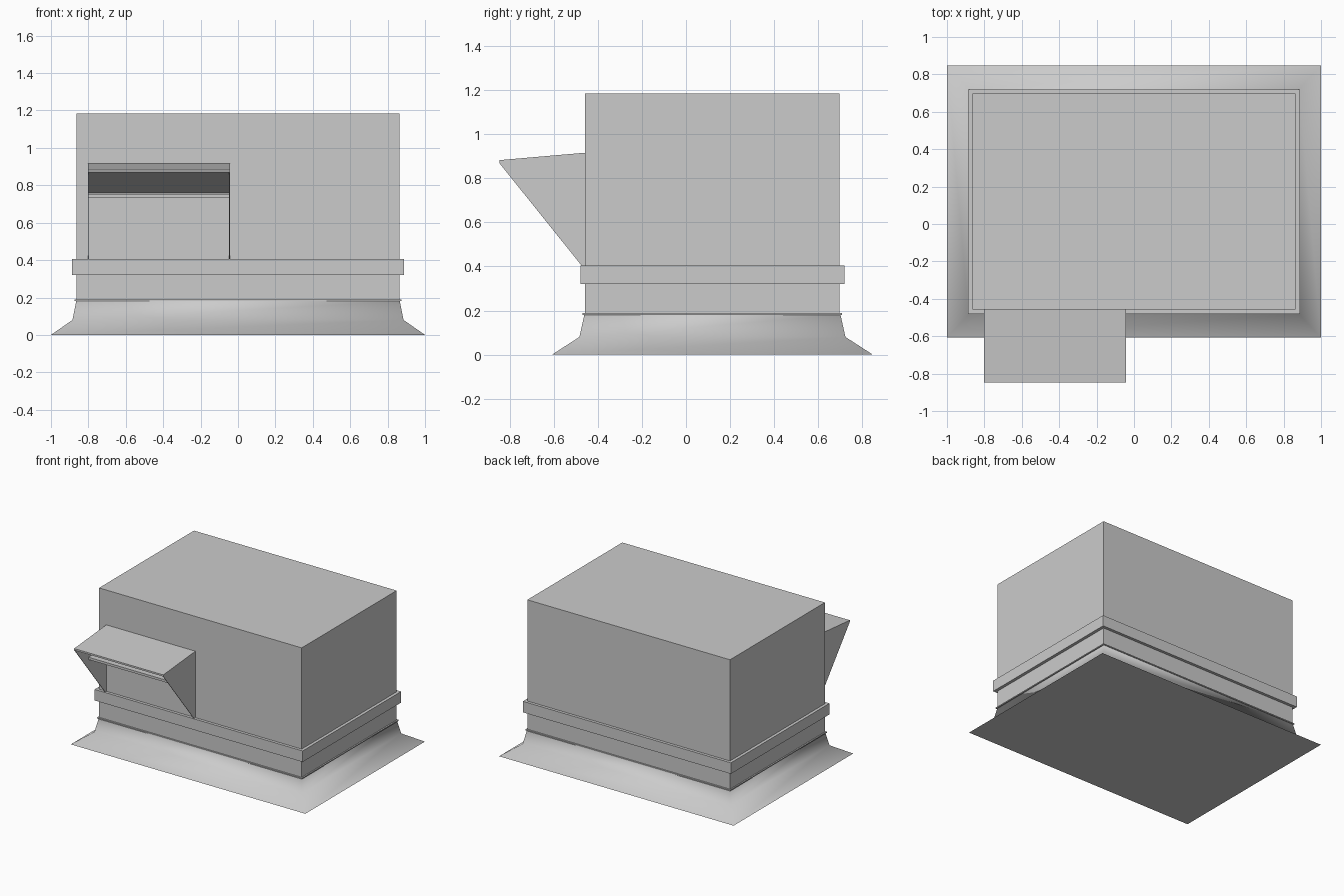
import bpy
import bmesh

if "Cube" in bpy.data.objects:
    bpy.data.objects.remove(bpy.data.objects["Cube"], do_unlink=True)

MID_Y = 0.12  # depth centre of the cabinet and curb

metal = bpy.data.materials.new("galvanised grey")
metal.use_nodes = True
grey = (0.6, 0.6, 0.6, 1)
metal.diffuse_color = grey
metal.node_tree.nodes["Principled BSDF"].inputs["Base Color"].default_value = grey


def finish(name, bm):
    bmesh.ops.recalc_face_normals(bm, faces=bm.faces)
    mesh = bpy.data.meshes.new(name)
    bm.to_mesh(mesh)
    bm.free()
    mesh.materials.append(metal)
    obj = bpy.data.objects.new(name, mesh)
    bpy.context.collection.objects.link(obj)
    return obj


def stack(name, rings, smooth=False):
    """Rectangular rings (half width, half depth, height) joined upward and capped."""
    bm = bmesh.new()
    loops = [[bm.verts.new((sx * w, MID_Y + sy * d, z))
              for sx, sy in ((-1, -1), (1, -1), (1, 1), (-1, 1))]
             for w, d, z in rings]
    for low, high in zip(loops, loops[1:]):
        for i in range(4):
            j = (i + 1) % 4
            face = bm.faces.new((low[i], low[j], high[j], high[i]))
            face.smooth = smooth
    for cap in (bm.faces.new(loops[0][::-1]), bm.faces.new(loops[-1])):
        for edge in cap.edges:
            edge.smooth = False
    return finish(name, bm)


def prism(name, profile, x0, x1):
    """Side profile of (y, z) points extruded along x."""
    bm = bmesh.new()
    face = bm.faces.new([bm.verts.new((x0, y, z)) for y, z in profile])
    new = bmesh.ops.extrude_face_region(bm, geom=[face])["geom"]
    verts = [v for v in new if isinstance(v, bmesh.types.BMVert)]
    bmesh.ops.translate(bm, vec=(x1 - x0, 0, 0), verts=verts)
    return finish(name, bm)


# Flared roof curb and its thin top ledge
stack("curb_skirt", [(1, 0.728, 0), (0.885, 0.604, 0.08), (0.865, 0.582, 0.18)], True)
stack("curb_ledge", [(0.874, 0.589, 0.18), (0.874, 0.589, 0.188)])

# Cabinet and the belt around its foot
stack("cabinet", [(0.864, 0.578, 0.188), (0.864, 0.578, 1.185)])
stack("cabinet_belt", [(0.887, 0.6, 0.32), (0.887, 0.6, 0.405)])

# Intake hood: thin side cheeks, sloping roof with a lowered inner face, cross rail
LEFT, RIGHT, SHEET = -0.803, -0.043, 0.004
cheek = [(-0.455, 0.917), (-0.848, 0.883), (-0.848, 0.87), (-0.475, 0.405), (-0.455, 0.405)]
prism("hood_right_cheek", cheek, LEFT, LEFT + SHEET)
prism("hood_left_cheek", cheek, RIGHT - SHEET, RIGHT)
prism("hood_roof", [(-0.455, 0.917), (-0.848, 0.883), (-0.848, 0.87), (-0.455, 0.757)],
      LEFT + SHEET, RIGHT - SHEET)
prism("hood_rail", [(-0.455, 0.753), (-0.68, 0.753), (-0.68, 0.735), (-0.455, 0.735)],
      LEFT + SHEET, RIGHT - SHEET)
